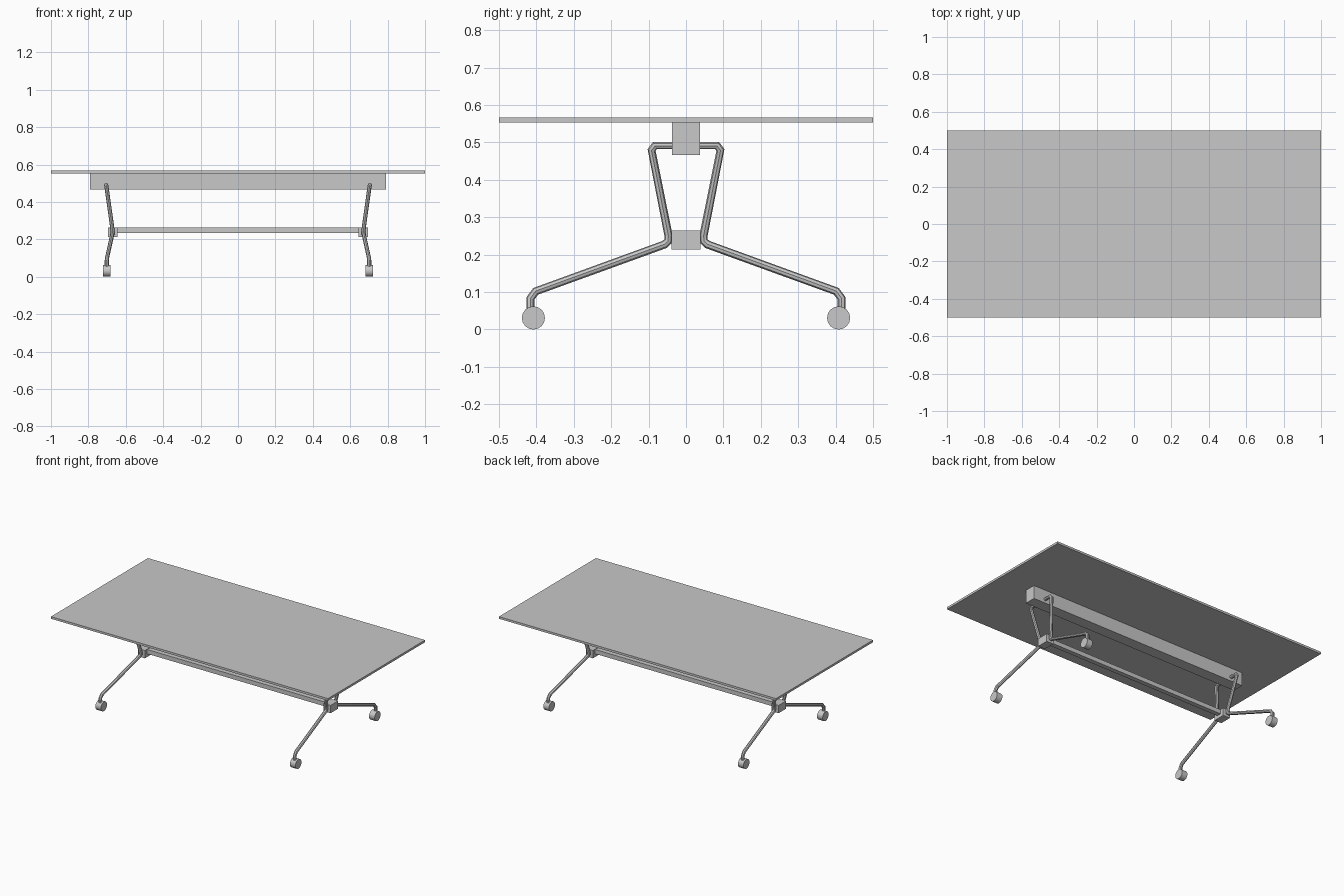
import bpy
import math

cube = bpy.data.objects.get("Cube")
if cube:
    bpy.data.objects.remove(cube, do_unlink=True)

grey = bpy.data.materials.new("light grey")
grey.use_nodes = True
grey.diffuse_color = (0.58, 0.58, 0.58, 1)
grey.node_tree.nodes["Principled BSDF"].inputs["Base Color"].default_value = (0.58, 0.58, 0.58, 1)


def finish(name):
    obj = bpy.context.object
    obj.name = name
    obj.data.materials.clear()
    obj.data.materials.append(grey)
    return obj


def box(name, size, center):
    bpy.ops.mesh.primitive_cube_add(size=1, location=center)
    obj = bpy.context.object
    obj.scale = size
    bpy.ops.object.transform_apply(location=False, rotation=False, scale=True)
    return finish(name)


def tube(name, points, radius):
    curve = bpy.data.curves.new(name, "CURVE")
    curve.dimensions = "3D"
    curve.bevel_depth = radius
    curve.bevel_resolution = 2
    curve.use_fill_caps = True
    spline = curve.splines.new("POLY")
    spline.points.add(len(points) - 1)
    for target, p in zip(spline.points, points):
        target.co = (*p, 1)
    obj = bpy.data.objects.new(name, curve)
    bpy.context.collection.objects.link(obj)
    bpy.ops.object.select_all(action="DESELECT")
    obj.select_set(True)
    bpy.context.view_layer.objects.active = obj
    bpy.ops.object.convert(target="MESH")
    bpy.ops.object.shade_smooth_by_angle(angle=math.radians(35))
    return finish(name)


# Top, beam beneath it and lower rail
box("table_top", (2, 1, 0.014), (0, 0, 0.56))
box("support_beam", (1.58, 0.074, 0.087), (0, 0, 0.5105))
box("lower_rail", (1.32, 0.03, 0.028), (0, 0, 0.248))

# Half of a leg frame, from foot to top bar
half_leg = [
    (0.702, 0.416, 0.035), (0.702, 0.416, 0.083), (0.700, 0.402, 0.102),
    (0.672, 0.058, 0.227), (0.670, 0.048, 0.236), (0.671, 0.047, 0.252),
    (0.703, 0.092, 0.480), (0.705, 0.083, 0.492),
]

for side, label in ((1, "left"), (-1, "right")):
    # Bent tube, running from the back foot over the top to the front foot
    path = half_leg + [(x, -y, z) for x, y, z in reversed(half_leg)]
    tube(f"{label}_leg_frame", [(side * x, y, z) for x, y, z in path], 0.011)
    box(f"{label}_leg_hub", (0.05, 0.077, 0.051), (side * 0.67, 0, 0.239))

    # Casters
    for end, place in ((1, "back"), (-1, "front")):
        bpy.ops.mesh.primitive_cylinder_add(
            vertices=16, radius=0.031, depth=0.04,
            location=(side * 0.702, end * 0.408, 0.031),
            rotation=(0, math.pi / 2, 0))
        finish(f"{label}_{place}_caster")
        bpy.ops.object.shade_smooth_by_angle(angle=math.radians(35))
